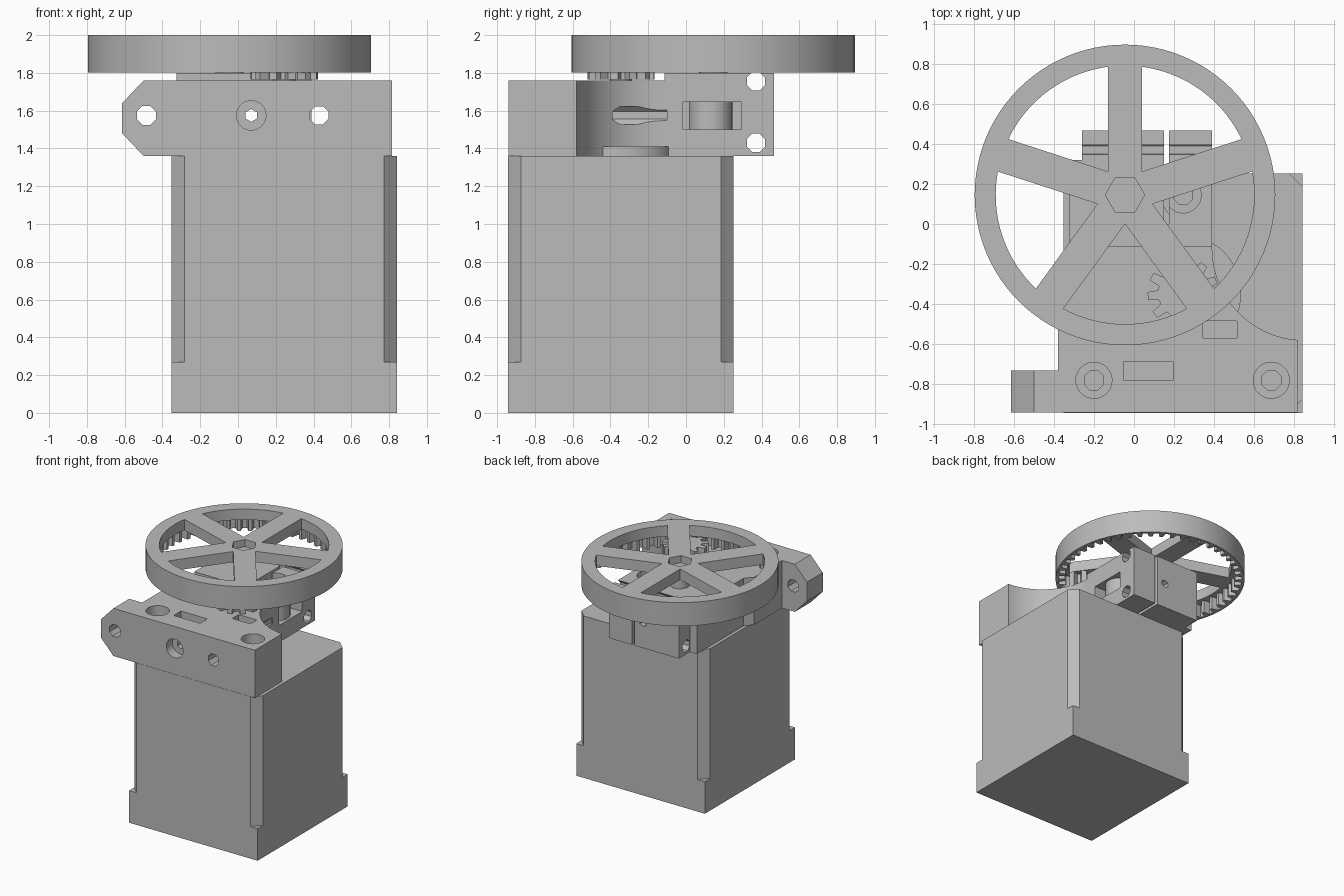
import bpy, bmesh, math
from math import pi, cos, sin, asin
from mathutils import Matrix

cube = bpy.data.objects.get("Cube")
if cube:
    bpy.data.objects.remove(cube)

grey = bpy.data.materials.new("plain_grey")
grey.use_nodes = True
colour = (0.5, 0.5, 0.5, 1)
grey.diffuse_color = colour
grey.node_tree.nodes["Principled BSDF"].inputs["Base Color"].default_value = colour


def prism(name, pts, lo, hi, axis='z'):
    """Extrude a closed outline; axis 'y' takes (x, z) points, axis 'x' takes (y, z)."""
    place = {'z': lambda a, b, c: (a, b, c),
             'y': lambda a, b, c: (a, c, b),
             'x': lambda a, b, c: (c, a, b)}[axis]
    bm = bmesh.new()
    bottom = [bm.verts.new(place(a, b, lo)) for a, b in pts]
    top = [bm.verts.new(place(a, b, hi)) for a, b in pts]
    bm.faces.new(bottom)
    bm.faces.new(top)
    for i in range(len(pts)):
        j = (i + 1) % len(pts)
        bm.faces.new((bottom[i], bottom[j], top[j], top[i]))
    bmesh.ops.recalc_face_normals(bm, faces=bm.faces)
    mesh = bpy.data.meshes.new(name)
    bm.to_mesh(mesh)
    bm.free()
    mesh.materials.append(grey)
    ob = bpy.data.objects.new(name, mesh)
    bpy.context.collection.objects.link(ob)
    return ob


def rect(x0, x1, y0, y1):
    return [(x0, y0), (x1, y0), (x1, y1), (x0, y1)]


def arc(cx, cy, r, a0, a1, n):
    return [(cx + r * cos(a0 + (a1 - a0) * i / n), cy + r * sin(a0 + (a1 - a0) * i / n))
            for i in range(n + 1)]


def circle(cx, cy, r, n=32, turn=0.0):
    return arc(cx, cy, r, turn, turn + 2 * pi, n)[:-1]


def octagon(cx, cy, r):
    return circle(cx, cy, r, 8, pi / 8)


def teeth(cx, cy, n, r_in, r_out):
    """Gear outline with trapezoid teeth."""
    pts = []
    for i in range(n):
        for t, r in ((0, r_in), (0.3, r_in), (0.45, r_out), (0.85, r_out)):
            a = 2 * pi * (i + t) / n
            pts.append((cx + r * cos(a), cy + r * sin(a)))
    return pts


def modify(ob, other, operation):
    mod = ob.modifiers.new(operation, 'BOOLEAN')
    mod.operation, mod.solver, mod.object = operation, 'EXACT', other
    bpy.context.view_layer.objects.active = ob
    bpy.ops.object.modifier_apply(modifier=mod.name)
    bpy.data.objects.remove(other)


def cut(ob, pts, lo, hi, axis='z'):
    modify(ob, prism("cutter", pts, lo, hi, axis), 'DIFFERENCE')


def add(ob, pts, lo, hi, axis='z'):
    modify(ob, prism("piece", pts, lo, hi, axis), 'UNION')


# Motor body with chamfered vertical corners above a square foot
MX, MY, HALF, C = 0.245, -0.345, 0.597, 0.068
motor = prism("motor_body", rect(MX - HALF, MX + HALF, MY - HALF, MY + HALF), 0, 1.36)
for sx in (-1, 1):
    for sy in (-1, 1):
        x, y = MX + sx * HALF, MY + sy * HALF
        ex, ey = sx * 0.05, sy * 0.05
        cut(motor, [(x - sx * C - ex, y + ey), (x + ex, y + ey), (x + ex, y - sy * C - ey)],
            0.27, 1.5)
prism("motor_boss", circle(MX, MY, 0.29, 48), 1.36, 1.41)
prism("motor_shaft", circle(MX, MY, 0.06, 24), 1.41, 1.89)

# Pinion
prism("pinion_gear", teeth(MX, MY, 11, 0.125, 0.178), 1.765, 1.89)

# Bracket: front plate with a scooped right side
outline = [(-0.38, -0.94), (0.815, -0.94)]
outline += arc(0.85, -0.12, 0.46, 1.5 * pi - 0.076, pi, 20)
outline += [(0.39, 0), (-0.325, 0), (-0.325, -0.3), (-0.38, -0.36)]
bracket = prism("bracket", outline, 1.36, 1.76)

# Side lug with chamfered end
add(bracket, [(-0.3, 1.36), (-0.3, 1.76), (-0.5, 1.76), (-0.613, 1.64), (-0.613, 1.48),
              (-0.5, 1.36)], -0.94, -0.73, 'y')

# Raised drive block and its rear extension
add(bracket, rect(-0.325, 0.39, -0.115, 0.32), 1.36, 1.8)
add(bracket, rect(-0.26, 0.39, 0.3, 0.467), 1.36, 1.8)
cut(bracket, rect(0.15, 0.175, 0, 0.6), 1.3, 1.9)

# Clearance for the pinion and boss
cut(bracket, circle(MX, MY, 0.29, 48), 1.3, 1.41)

# Holes running front to back
cut(bracket, octagon(-0.485, 1.575, 0.054), -1, -0.6, 'y')
cut(bracket, circle(0.07, 1.575, 0.078), -1, -0.86, 'y')
cut(bracket, circle(0.07, 1.575, 0.034, 6, pi / 6), -1, 0.6, 'y')
cut(bracket, octagon(0.43, 1.575, 0.052), -1, -0.1, 'y')

# Clamp holes across the rear extension
for z in (1.755, 1.43):
    cut(bracket, octagon(0.37, z, 0.052), -0.5, 0.6, 'x')

# Counterbored screw holes from the top, and nut pockets
for x, y, top in ((-0.2, -0.78, 1.76), (0.685, -0.78, 1.76), (0.245, 0.145, 1.8)):
    cut(bracket, circle(x, y, 0.09), top - 0.12, 1.9)
    cut(bracket, octagon(x, y, 0.052), 1.3, 1.9)
cut(bracket, rect(-0.05, 0.195, -0.78, -0.685), 1.5, 1.9)
cut(bracket, rect(0.345, 0.515, -0.57, -0.485), 1.5, 1.9)

# Idler window with its bearing
cut(bracket, rect(-0.015, 0.295, 1.5, 1.645), 0.2, 0.5, 'x')
prism("idler_bearing", circle(0.255, 0.13, 0.115), 1.5, 1.645)

# Large wheel: five spokes above a ring of internal teeth
WX, WY, R = -0.045, 0.145, 0.75
wheel = prism("large_gear", circle(WX, WY, R, 96), 1.803, 2.0)
cut(wheel, teeth(WX, WY, 51, 0.675, 0.728), 1.7, 1.91)
half_width, inner = 0.085, 0.645
edge = asin(half_width / inner)
apex = half_width / sin(pi / 5)
for k in range(5):
    mid = -pi / 2 + k * 2 * pi / 5
    window = [(WX + apex * cos(mid), WY + apex * sin(mid))]
    window += arc(WX, WY, inner, mid - pi / 5 + edge, mid + pi / 5 - edge, 18)
    cut(wheel, window, 1.7, 2.1)
cut(wheel, circle(WX, WY, 0.098, 6), 1.94, 2.1)

# Drive shaft under the wheel
prism("drive_shaft", circle(WX, WY, 0.075, 24), 1.7, 1.93)

# Smooth curved walls, keep edges crisp
bpy.ops.object.select_all(action='DESELECT')
for ob in (wheel, bracket, *[bpy.data.objects[n] for n in
           ("motor_boss", "motor_shaft", "idler_bearing", "drive_shaft")]):
    ob.select_set(True)
bpy.context.view_layer.objects.active = wheel
bpy.ops.object.shade_smooth_by_angle(angle=math.radians(20))
